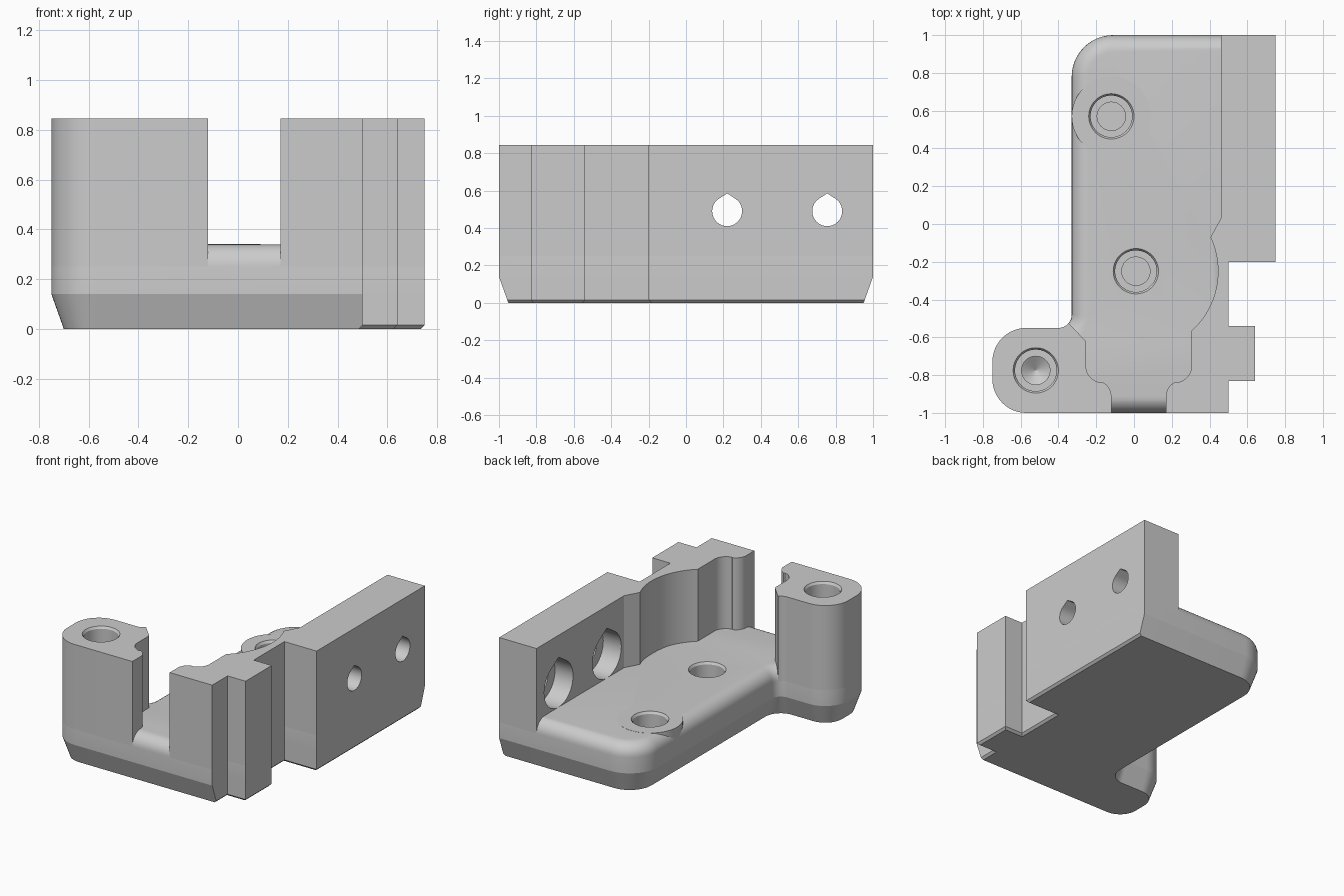
import bpy, bmesh
from math import sin, cos, pi, radians, acos
from mathutils import Vector

if "Cube" in bpy.data.objects:
    bpy.data.objects.remove(bpy.data.objects["Cube"])

TOP, FLOOR, ROUND = 0.845, 0.34, 0.09

grey = bpy.data.materials.new("plain grey")
grey.use_nodes = True
grey.diffuse_color = (0.6, 0.6, 0.6, 1)
grey.node_tree.nodes["Principled BSDF"].inputs["Base Color"].default_value = (0.6, 0.6, 0.6, 1)


def arc(cx, cy, r, a0, a1, n=12):
    steps = [radians(a0 + (a1 - a0) * i / n) for i in range(n + 1)]
    return [(cx + r * cos(a), cy + r * sin(a)) for a in steps]


def loft(name, rings):
    """Closed solid through rings of equal length."""
    bm = bmesh.new()
    loops = [[bm.verts.new(p) for p in ring] for ring in rings]
    n = len(loops[0])
    for low, high in zip(loops, loops[1:]):
        for i in range(n):
            j = (i + 1) % n
            bm.faces.new((low[i], low[j], high[j], high[i]))
    bm.faces.new(loops[0][::-1])
    bm.faces.new(loops[-1])
    bmesh.ops.recalc_face_normals(bm, faces=bm.faces)
    mesh = bpy.data.meshes.new(name)
    bm.to_mesh(mesh)
    bm.free()
    mesh.materials.append(grey)
    obj = bpy.data.objects.new(name, mesh)
    bpy.context.collection.objects.link(obj)
    return obj


def prism(name, pts, z0, z1):
    return loft(name, [[(x, y, z) for x, y in pts] for z in (z0, z1)])


def inset(pts, distance):
    """Move each edge of a counter-clockwise outline inwards by distance(a, b)."""
    result = []
    for i, p in enumerate(pts):
        a, b, c = Vector(pts[i - 1]), Vector(p), Vector(pts[(i + 1) % len(pts)])
        d1, d2 = distance(a, b), distance(b, c)
        u, v = (b - a).normalized(), (c - b).normalized()
        n1, n2 = Vector((-u.y, u.x)), Vector((-v.y, v.x))
        det = n1.x * n2.y - n1.y * n2.x
        if abs(det) < 0.001:
            move = n1 * d1
        else:
            move = Vector((d1 * n2.y - d2 * n1.y, n1.x * d2 - n2.x * d1)) / det
        result.append(tuple(b + move))
    return result


def cut(obj, cutters):
    bpy.context.view_layer.objects.active = obj
    for cutter in cutters:
        mod = obj.modifiers.new("hole", 'BOOLEAN')
        mod.operation, mod.solver, mod.object = 'DIFFERENCE', 'EXACT', cutter
        bpy.ops.object.modifier_apply(modifier=mod.name)


def bore(x, y, top, depth, tip):
    """Stepped blind hole with a chamfered rim."""
    profile = [(top - depth - 0.08, 0.075), (top - depth, 0.075), (top - depth, 0.11),
               (top - 0.015, 0.11), (top, 0.12), (top + 0.03, 0.12)]
    if tip:
        profile.insert(0, (top - depth - 0.13, 0.002))
    return loft("bore_cutter", [[(px, py, z) for px, py in arc(x, y, r, 0, 352.5, 47)]
                                for z, r in profile])


def teardrop(y, z, r, x0, x1):
    """Sideways hole with a shallow peak on top."""
    half = math_peak = 90 - acos(1 / 1.19) * 180 / pi
    pts = arc(y, z, r, 180 - half, 360 + half, 32) + [(y, z + r * 1.19)]
    return loft("teardrop_cutter", [[(x, u, v) for u, v in pts] for x in (x0, x1)])


# Shared outline pieces
right_edge = [(0.5, -1), (0.5, -0.83), (0.64, -0.83), (0.64, -0.54),
              (0.5, -0.54), (0.5, -0.2), (0.75, -0.2), (0.75, 1)]
foot_end = arc(-0.57, -0.73, 0.18, 90, 180) + arc(-0.57, -0.82, 0.18, 180, 270)
pocket_neck = (arc(0.215, -0.75, 0.09, 0, -80, 10)
               + arc(0.25, -0.91, 0.08, 110, 180, 10) + [(0.17, -1)])

# Base: bevelled underside, rounded upper rim
outline = (right_edge + arc(-0.11, 0.78, 0.22, 90, 180)
           + arc(-0.40, -0.48, 0.07, 0, -90) + foot_end)


def underside(z):
    def distance(a, b):
        mid = (a + b) / 2
        if mid.x > 0.48 and abs(mid.y) < 0.99:
            return max(0, 0.015 - z)
        return 0.05 * (1 - z / 0.14)
    return distance


rings = [[(x, y, z) for x, y in inset(outline, underside(z))] for z in (0, 0.015, 0.14)]
for i in range(9):
    t = pi / 2 * i / 8
    ring = inset(outline, lambda a, b: ROUND * (1 - cos(t)))
    rings.append([(x, y, FLOOR - ROUND + ROUND * sin(t)) for x, y in ring])
base = loft("base", rings)

# Round boss beside the rear hole
boss = prism("rear_boss", arc(-0.12, 0.57, 0.21, 0, 352.5, 47), 0.16, FLOOR + 0.001)

# Right wall with the curved pocket side
wall = prism("side_wall", right_edge + [(0.46, 1), (0.46, 0.03)]
             + arc(0.02, -0.25, 0.425, 25, -48, 16) + pocket_neck,
             FLOOR - ROUND, TOP)

# Front corner post, its pocket side mirrors the wall
mirrored_neck = [(0.05 - x, y) for x, y in reversed(pocket_neck)]
post = prism("corner_post", mirrored_neck + [(-0.255, -0.62)]
             + arc(-0.40, -0.48, 0.07, -40, -90, 6) + foot_end, FLOOR - ROUND, TOP)

# Holes
rear = bore(-0.12, 0.57, FLOOR, 0.18, False)
middle = bore(0.01, -0.25, FLOOR, 0.18, False)
corner = bore(-0.52, -0.775, TOP, 0.3, True)
side = []
for y in (0.22, 0.755):
    side.append(teardrop(y, 0.49, 0.08, 0.4, 0.8))
    side.append(teardrop(y, 0.5, 0.16, 0.4, 0.6))
cut(base, [rear, middle])
cut(boss, [rear])
cut(post, [corner])
cut(wall, side)
for cutter in [rear, middle, corner] + side:
    bpy.data.objects.remove(cutter)

# Smooth curves, sharp edges
bpy.ops.object.select_all(action='DESELECT')
for obj in (base, boss, wall, post):
    obj.select_set(True)
bpy.context.view_layer.objects.active = base
bpy.ops.object.shade_smooth_by_angle(angle=radians(16))
